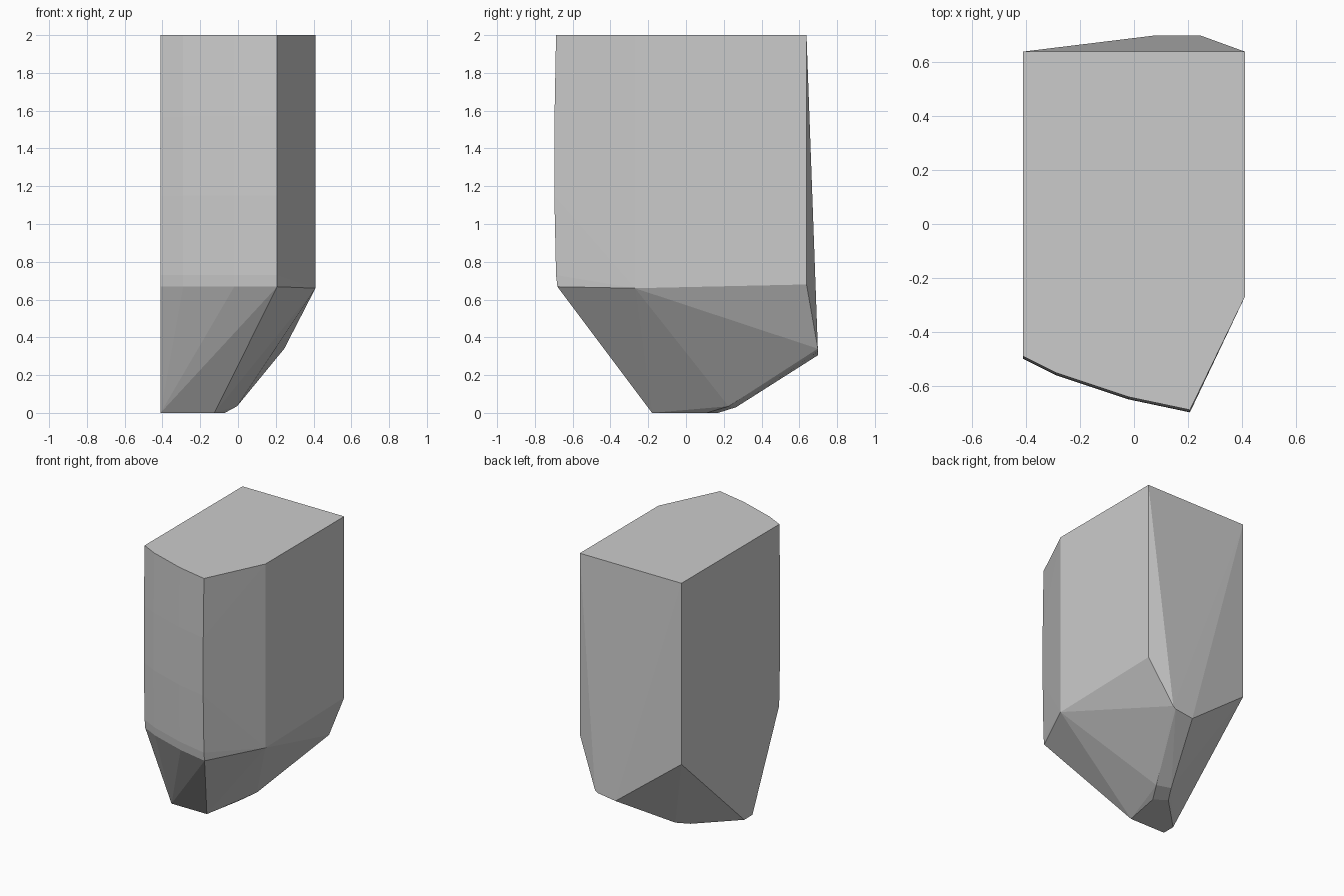
import bpy, bmesh, math

if "Cube" in bpy.data.objects:
    bpy.data.objects.remove(bpy.data.objects["Cube"])

# Stone colour
mat = bpy.data.materials.new("stone grey")
mat.diffuse_color = (0.6, 0.6, 0.6, 1)
mat.use_nodes = True
mat.node_tree.nodes["Principled BSDF"].inputs["Base Color"].default_value = mat.diffuse_color

# Gently bulging front: same plan outline at several heights, pushed out a little
front_plan = [(-0.41, -0.49), (-0.29, -0.55), (-0.02, -0.64), (0.207, -0.688)]
rows = [(2.0, 0.0), (1.57, 0.008), (1.15, 0.009), (0.73, 0.0), (0.668, -0.007)]
points = [(x, y - push, z) for z, push in rows for x, y in front_plan]

# Upright side and back corners
points += [(0.41, -0.27, 2), (0.41, -0.27, 0.66), (0.41, 0.638, 2), (0.41, 0.638, 0.68),
           (-0.41, 0.638, 2), (-0.41, 0.638, 0.68)]
# Low ridge on the back
points += [(0.245, 0.698, 0.34), (0.225, 0.698, 0.325), (0.08, 0.698, 0.305)]
# Chipped foot
points += [(-0.41, -0.18, 0), (-0.125, -0.18, 0), (-0.41, -0.085, 0), (-0.155, 0.17, 0),
           (-0.07, 0.11, 0), (-0.005, 0.225, 0.035), (-0.10, 0.265, 0.03)]

bm = bmesh.new()
for p in points:
    bm.verts.new(p)
hull = bmesh.ops.convex_hull(bm, input=bm.verts[:])
bmesh.ops.delete(bm, geom=[v for v in bm.verts if not v.link_faces], context='VERTS')
bmesh.ops.dissolve_limit(bm, angle_limit=math.radians(0.3), verts=bm.verts[:], edges=bm.edges[:])
bmesh.ops.recalc_face_normals(bm, faces=bm.faces[:])

mesh = bpy.data.meshes.new("rock")
bm.to_mesh(mesh)
bm.free()
mesh.materials.append(mat)
rock = bpy.data.objects.new("rock", mesh)
bpy.context.collection.objects.link(rock)
